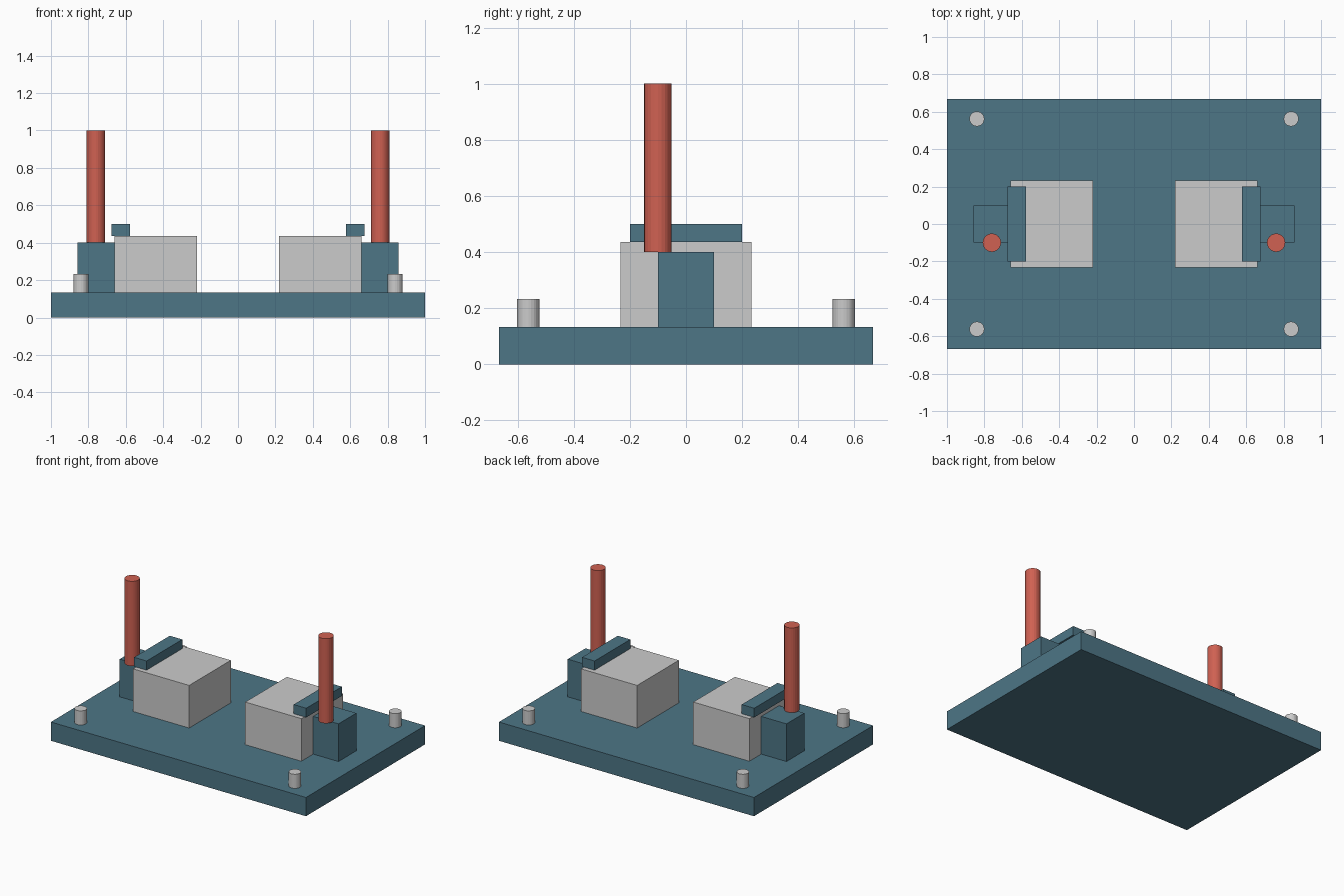
import bpy

if "Cube" in bpy.data.objects:
    bpy.data.objects.remove(bpy.data.objects["Cube"])


def material(name, color):
    m = bpy.data.materials.new(name)
    m.diffuse_color = color
    m.use_nodes = True
    m.node_tree.nodes["Principled BSDF"].inputs["Base Color"].default_value = m.diffuse_color
    return m


blue = material("slate_blue", (0.075, 0.18, 0.24, 1))
red = material("handle_red", (0.63, 0.12, 0.085, 1))


def finish(name, mat):
    ob = bpy.context.object
    ob.name = name
    if mat:
        ob.data.materials.append(mat)
    return ob


def box(name, lo, hi, mat=None):
    bpy.ops.mesh.primitive_cube_add(size=1, location=[(a + b) / 2 for a, b in zip(lo, hi)])
    bpy.context.object.scale = [abs(b - a) for a, b in zip(lo, hi)]
    bpy.ops.object.transform_apply(location=False, rotation=False, scale=True)
    return finish(name, mat)


def rod(name, x, y, r, z0, z1, mat=None, sides=24):
    bpy.ops.mesh.primitive_cylinder_add(vertices=sides, radius=r, depth=z1 - z0,
                                        location=(x, y, (z0 + z1) / 2))
    return finish(name, mat)


TOP = 0.133

# Base plate
box("base_plate", (-1, -0.667, 0), (1, 0.667, TOP), blue)

for side, s in (("left", -1), ("right", 1)):
    # Support block with its clamp body, clamp bar and upright handle
    box(side + "_support_block", (s * 0.22, -0.233, TOP), (s * 0.66, 0.233, 0.435))
    box(side + "_clamp_body", (s * 0.66, -0.1, TOP), (s * 0.858, 0.1, 0.4), blue)
    box(side + "_clamp_bar", (s * 0.577, -0.2, 0.435), (s * 0.675, 0.2, 0.5), blue)
    rod(side + "_handle", s * 0.76, -0.1, 0.049, 0.4, 1.0, red)
    # Corner locating pins
    for end, t in (("front", -1), ("back", 1)):
        rod(f"{end}_{side}_pin", s * 0.84, t * 0.562, 0.04, TOP, 0.233)
